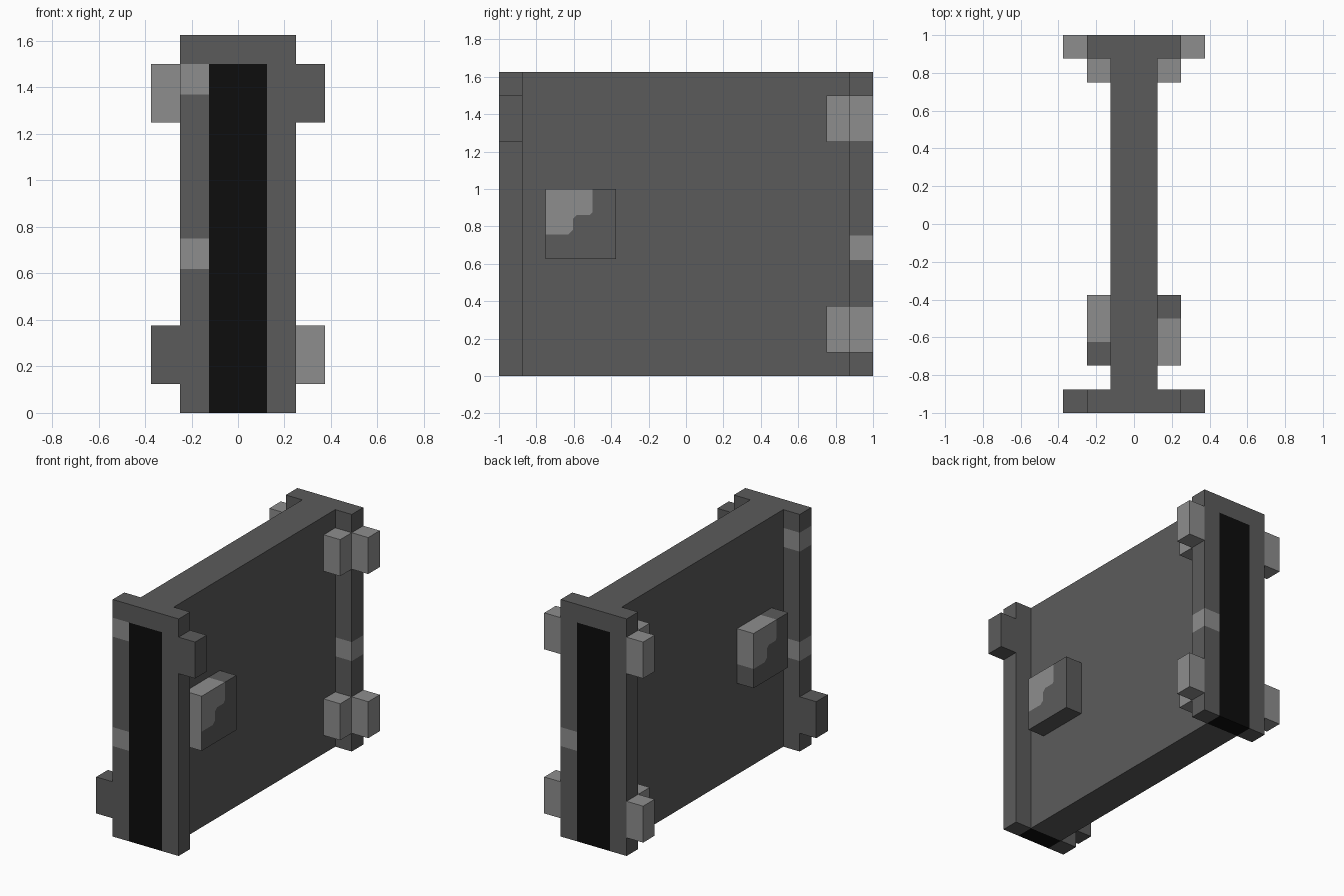
import bpy, bmesh
from mathutils import Vector

cube = bpy.data.objects.get("Cube")
if cube:
    bpy.data.objects.remove(cube)


def material(name, v):
    m = bpy.data.materials.new(name)
    m.use_nodes = True
    m.diffuse_color = (v, v, v, 1)
    m.node_tree.nodes["Principled BSDF"].inputs["Base Color"].default_value = (v, v, v, 1)
    return m


MATS = [material("dark_grey", 0.105), material("light_grey", 0.27), material("black", 0.004)]
DARK, LIGHT, BLACK = range(3)


def finish(bm, name, rule):
    """Colour faces by a rule on centre and normal, then make the object."""
    bmesh.ops.recalc_face_normals(bm, faces=bm.faces)
    for f in bm.faces:
        f.material_index = rule(f.calc_center_median(), f.normal)
    me = bpy.data.meshes.new(name)
    bm.to_mesh(me)
    bm.free()
    for m in MATS:
        me.materials.append(m)
    ob = bpy.data.objects.new(name, me)
    bpy.context.collection.objects.link(ob)
    return ob


def box(name, lo, hi, rule, cuts=()):
    """Box between two corners, sliced at (axis, position) cuts."""
    lo, hi = Vector(lo), Vector(hi)
    bm = bmesh.new()
    bmesh.ops.create_cube(bm, size=1)
    for v in bm.verts:
        v.co = Vector([(a + b) / 2 + c * (b - a) for a, b, c in zip(lo, hi, v.co)])
    for axis, pos in cuts:
        n = Vector((0, 0, 0))
        n[axis] = 1
        bmesh.ops.bisect_plane(bm, geom=bm.verts[:] + bm.edges[:] + bm.faces[:],
                               plane_co=n * pos, plane_no=n)
    return finish(bm, name, rule)


def prism(name, outline, x0, x1, rule):
    """Extrude a (y, z) outline along x."""
    bm = bmesh.new()
    f = bm.faces.new([bm.verts.new((x0, y, z)) for y, z in outline])
    ext = bmesh.ops.extrude_face_region(bm, geom=[f])["geom"]
    for v in ext:
        if isinstance(v, bmesh.types.BMVert):
            v.co.x = x1
    return finish(bm, name, rule)


def plain(index):
    return lambda c, n: index


# Central slab
box("main_panel", (-0.125, -0.875, 0), (0.125, 0.875, 1.625), plain(DARK))

# End posts with a black spine and light bands on one edge
for name, s, bands in (("front_post", -1, ((0.62, 0.75), (1.37, 1.5))),
                       ("back_post", 1, ((0.62, 0.75),))):
    def post_rule(c, n, s=s, bands=bands):
        if abs(c.x) < 0.125 and c.z < 1.5 and (n.y * s > 0.9 or n.z < -0.9):
            return BLACK
        if c.x * s > 0.125 and any(a < c.z < b for a, b in bands):
            return LIGHT
        return DARK
    ys = sorted((s * 0.875, s * 1.0))
    box(name, (-0.25, ys[0], 0), (0.25, ys[1], 1.625), post_rule,
        [(0, -0.125), (0, 0.125), (2, 0.62), (2, 0.75), (2, 1.37), (2, 1.5)])

# Dark lugs on the front post, diagonally opposed
box("front_lug_upper", (0.25, -1, 1.25), (0.375, -0.875, 1.5), plain(DARK))
box("front_lug_lower", (-0.375, -1, 0.125), (-0.25, -0.875, 0.375), plain(DARK))

# Light lugs around the back post
for side, s in (("left", 1), ("right", -1)):
    for level, z in (("upper", 1.25), ("lower", 0.125)):
        for kind, a, y in (("outer", 0.25, 0.875), ("inner", 0.125, 0.75)):
            x = sorted((s * a, s * (a + 0.125)))
            box(f"back_lug_{kind}_{level}_{side}", (x[0], y, z),
                (x[1], y + 0.125, z + 0.25), plain(LIGHT))

# Side blocks: a light stepped corner set into a dark body
STEP = [(0.25, 1.0), (0.25, 0.875), (0.235, 0.86), (0.165, 0.86), (0.145, 0.84),
        (0.145, 0.78), (0.12, 0.757), (0.0, 0.757)]
for side, s, y0 in (("left", 1, -0.75), ("right", -1, -0.375)):
    def place(pts, s=s, y0=y0):
        return [(y0 + s * d, z) for d, z in pts]
    prism(f"block_corner_{side}", place(STEP + [(0, 1.0)]), s * 0.125, s * 0.25, plain(LIGHT))
    prism(f"block_body_{side}", place(STEP + [(0, 0.625), (0.375, 0.625), (0.375, 1.0)]),
          s * 0.125, s * 0.25,
          lambda c, n, s=s: LIGHT if s > 0 and n.y < -0.9 and c.y < -0.74 else DARK)
